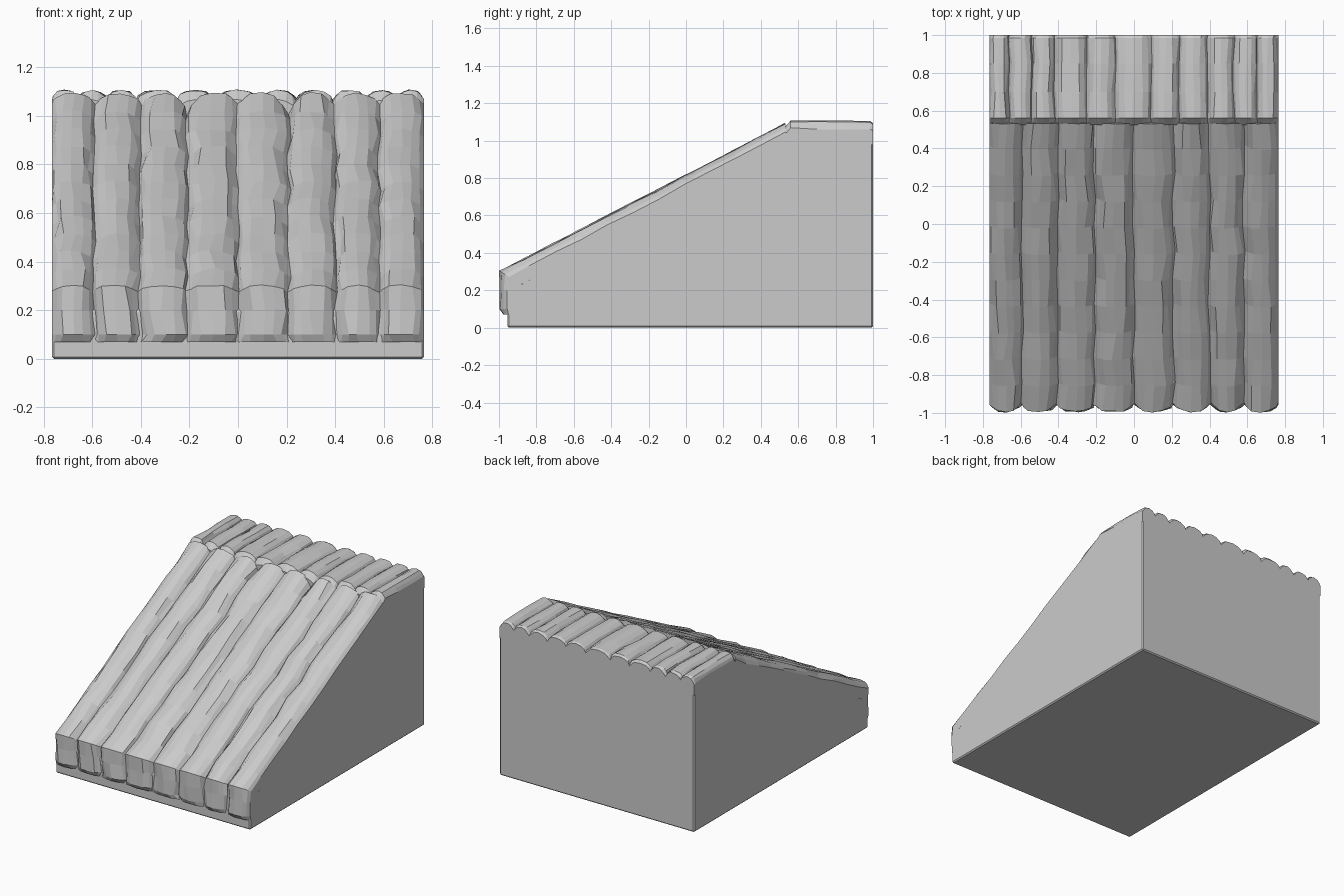
import bpy, bmesh, random
from mathutils import Vector

if "Cube" in bpy.data.objects:
    bpy.data.objects.remove(bpy.data.objects["Cube"])

random.seed(7)
HALF_W = 0.765
# cross-section of one log: position across (-1..1) and share of groove depth
SECTION = [(-1, 1), (-0.82, 0.5), (-0.5, 0.12), (0.0, 0.0), (0.5, 0.12), (0.82, 0.5), (1, 1)]


def make_object(name, bm):
    bmesh.ops.recalc_face_normals(bm, faces=bm.faces)
    mesh = bpy.data.meshes.new(name)
    bm.to_mesh(mesh)
    bm.free()
    obj = bpy.data.objects.new(name, mesh)
    bpy.context.collection.objects.link(obj)
    return obj


def loft(name, rings):
    bm = bmesh.new()
    loops = [[bm.verts.new(p) for p in ring] for ring in rings]
    n = len(loops[0])
    for a, b in zip(loops, loops[1:]):
        for i in range(n):
            j = (i + 1) % n
            bm.faces.new((a[i], a[j], b[j], b[i]))
    bm.faces.new(loops[0])
    bm.faces.new(loops[-1])
    return make_object(name, bm)


def log_row(name, bounds, stations, depth, wobble, rough, notches=()):
    """Row of half-round logs; stations hold crest y, z and the inward direction."""
    last = len(stations) - 1
    # shared seams, so neighbouring logs meet
    seams = []
    for k, x in enumerate(bounds):
        inner = 0 < k < len(bounds) - 1
        seams.append([(x + (random.uniform(-wobble, wobble) if inner else 0),
                       depth * random.uniform(0.85, 1.1)
                       + (0.045 if k in notches and s == last else 0))
                      for s in range(last + 1)])
    for k in range(len(bounds) - 1):
        rings = []
        for s, (y, z, iy, iz) in enumerate(stations):
            (x0, d0), (x1, d1) = seams[k][s], seams[k + 1][s]
            inward = Vector((0, iy, iz))
            ring = []
            for u, share in SECTION:
                x = (x0 + x1) / 2 + u * (x1 - x0) / 2
                drop = share * (d0 if u < 0 else d1)
                if abs(u) < 1:
                    x += random.uniform(-rough, rough)
                    drop += random.uniform(0, rough)
                ring.append(Vector((x, y, z)) + inward * drop)
            ring.append(Vector((x1, y, z)) + inward * 0.12)
            ring.append(Vector((x0, y, z)) + inward * 0.12)
            rings.append(ring)
        loft(f"{name}_{k + 1}", rings)


# solid wedge core
profile = [(-0.955, 0), (1, 0), (1, 1.03), (0.56, 1.0), (0.5, 0.98), (-0.955, 0.2)]
core = loft("wedge_core", [[(x, y, z) for y, z in profile] for x in (-HALF_W, HALF_W)])
bevel = core.modifiers.new("soft_edges", 'BEVEL')
bevel.width = 0.008
bevel.segments = 1

# sloping logs: vertical front ends, then the ramp
slope = [(-0.978, 0.07, 0.6, 0.0), (-1.0, 0.10, 1, 0), (-1.0, 0.20, 1, 0), (-1.0, 0.305, 1, -0.605)]
STEPS = 11
for i in range(1, STEPS + 1):
    t = i / STEPS
    if i < STEPS:
        slope.append((-1 + 1.53 * t, 0.305 + 0.79 * t, 0.464, -0.886))
    else:
        slope.append((0.53, 1.098, 0.1, -1))
log_row("slope_log", [-HALF_W, -0.59, -0.405, -0.21, 0.0, 0.21, 0.40, 0.58, HALF_W],
        slope, 0.05, 0.009, 0.010, notches=(3, 5))

# flat logs on the top
top = [(0.525, 1.068, 0, -1), (0.56, 1.108, 0, -1), (0.7, 1.108, 0, -1),
       (0.85, 1.108, 0, -1), (0.985, 1.106, 0, -1), (1.0, 1.095, 0, -1)]
log_row("top_log", [-HALF_W, -0.66, -0.54, -0.42, -0.25, -0.10, 0.09, 0.24, 0.39, 0.53, 0.65, HALF_W],
        top, 0.045, 0.006, 0.006)
